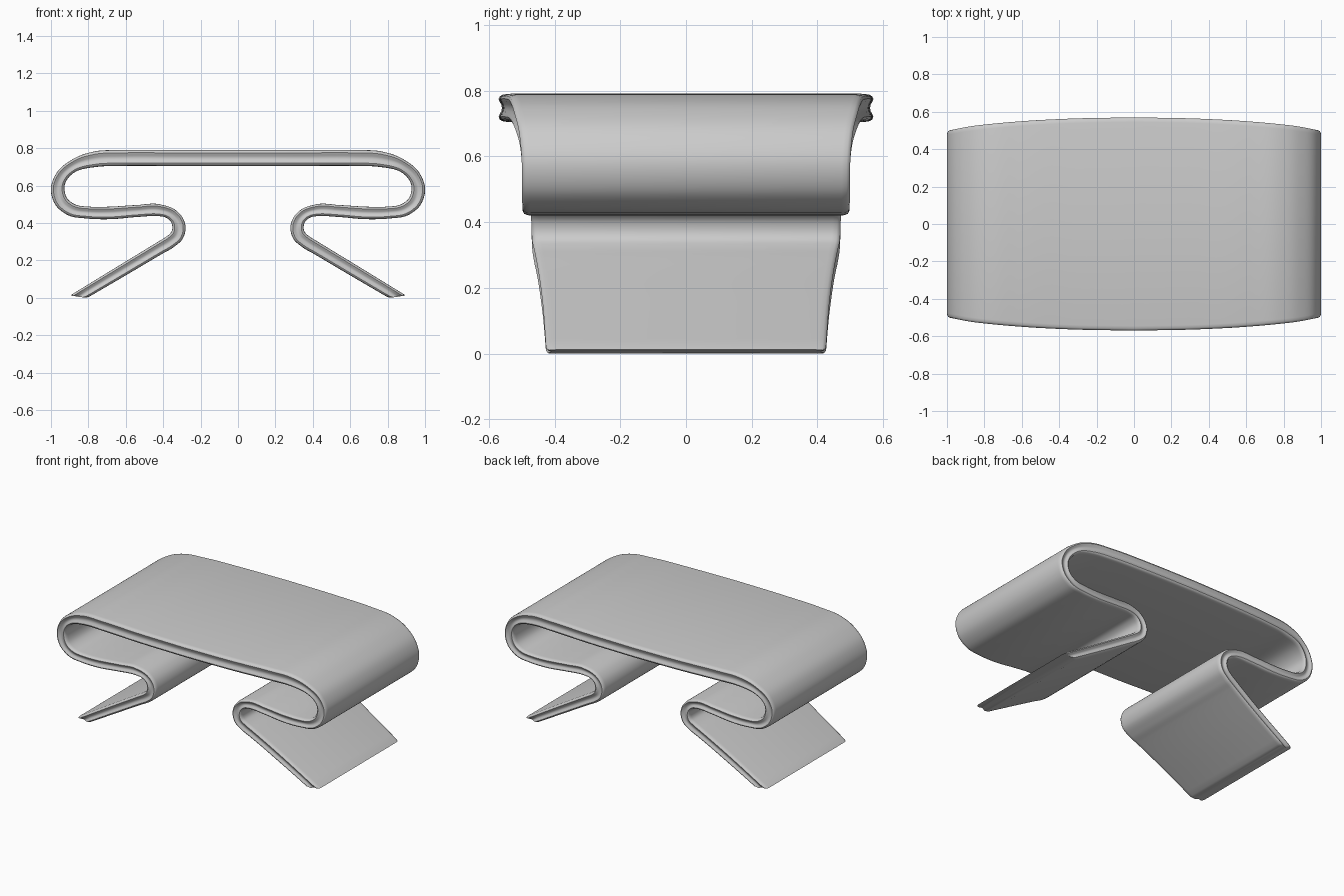
import bpy, bmesh
from mathutils import Vector

if "Cube" in bpy.data.objects:
    bpy.data.objects.remove(bpy.data.objects["Cube"])

# Half profile of the bent strip: face A x,z / face B x,z / half width in y
STATIONS = [
    (0, .79, 0, .705, .570), (.35, .79, .35, .705, .563), (.62, .79, .62, .705, .548),
    (.77, .782, .755, .70, .535), (.88, .743, .86, .678, .522), (.965, .675, .912, .635, .507),
    (1.0, .59, .928, .59, .500), (.975, .495, .912, .53, .499), (.91, .442, .868, .498, .498),
    (.81, .424, .79, .487, .497), (.69, .42, .69, .487, .494), (.54, .432, .54, .496, .487),
    (.43, .437, .42, .50, .480), (.382, .427, .335, .470, .474), (.358, .405, .294, .425, .471),
    (.351, .378, .28, .375, .470), (.358, .35, .296, .315, .468), (.385, .326, .345, .27, .462),
    (.44, .292, .40, .238, .455), (.64, .170, .60, .120, .437), (.885, .020, .795, .006, .426),
    (.895, .012, .815, .0, .420),
]
STEPS = 6

def smooth_stations(rows):
    """Hermite interpolation parameterised by distance along the strip."""
    p = [Vector(r) for r in rows]
    u = [0.0]
    for a, b in zip(p, p[1:]):
        u.append(u[-1] + ((b - a).length or 1e-4))
    n = len(p)
    d = [(p[i + 1] - p[i]) / (u[i + 1] - u[i]) for i in range(n - 1)]
    m = [d[0]]
    for i in range(1, n - 1):
        h0, h1 = u[i] - u[i - 1], u[i + 1] - u[i]
        m.append((d[i - 1] * h1 + d[i] * h0) / (h0 + h1))
    m[-1] = d[n - 3]
    m.append(d[-1])
    out = []
    for i in range(n - 1):
        h = u[i + 1] - u[i]
        for k in range(STEPS if i < n - 2 else 1):
            t = k / STEPS
            out.append(p[i] * (2*t**3 - 3*t*t + 1) + m[i] * (h * (t**3 - 2*t*t + t))
                       + p[i + 1] * (3*t*t - 2*t**3) + m[i + 1] * (h * (t**3 - t*t)))
    out.append(p[-1])
    return out

# Rounded rim with a shallow groove: position through thickness, inset in y
half_rim = [(0, .025), (.03, .011), (.09, .003), (.18, 0), (.28, .003), (.38, .008)]
rim = half_rim + [(.5, .010)] + [(1 - t, i) for t, i in reversed(half_rim)]

bm = bmesh.new()
rings = []
for ax, az, bx, bz, w in smooth_stations(STATIONS):
    section = [(t, w - i) for t, i in rim] + [(1 - t, i - w) for t, i in rim]
    rings.append([bm.verts.new((ax + (bx - ax) * t, y, max(0, az + (bz - az) * t)))
                  for t, y in section])
for r0, r1 in zip(rings, rings[1:]):
    for j in range(len(r0)):
        k = (j + 1) % len(r0)
        bm.faces.new((r0[j], r0[k], r1[k], r1[j]))
bm.faces.new(rings[-1])

# Mirror the half strip and weld it at the centre
geo = bmesh.ops.duplicate(bm, geom=bm.verts[:] + bm.edges[:] + bm.faces[:])["geom"]
for v in geo:
    if isinstance(v, bmesh.types.BMVert):
        v.co.x *= -1
bmesh.ops.remove_doubles(bm, verts=bm.verts[:], dist=1e-5)
bmesh.ops.recalc_face_normals(bm, faces=bm.faces[:])

mesh = bpy.data.meshes.new("bent_clip")
bm.to_mesh(mesh)
bm.free()
clip = bpy.data.objects.new("bent_clip", mesh)
bpy.context.collection.objects.link(clip)
bpy.context.view_layer.objects.active = clip
clip.select_set(True)
bpy.ops.object.shade_smooth_by_angle(angle=0.7)
